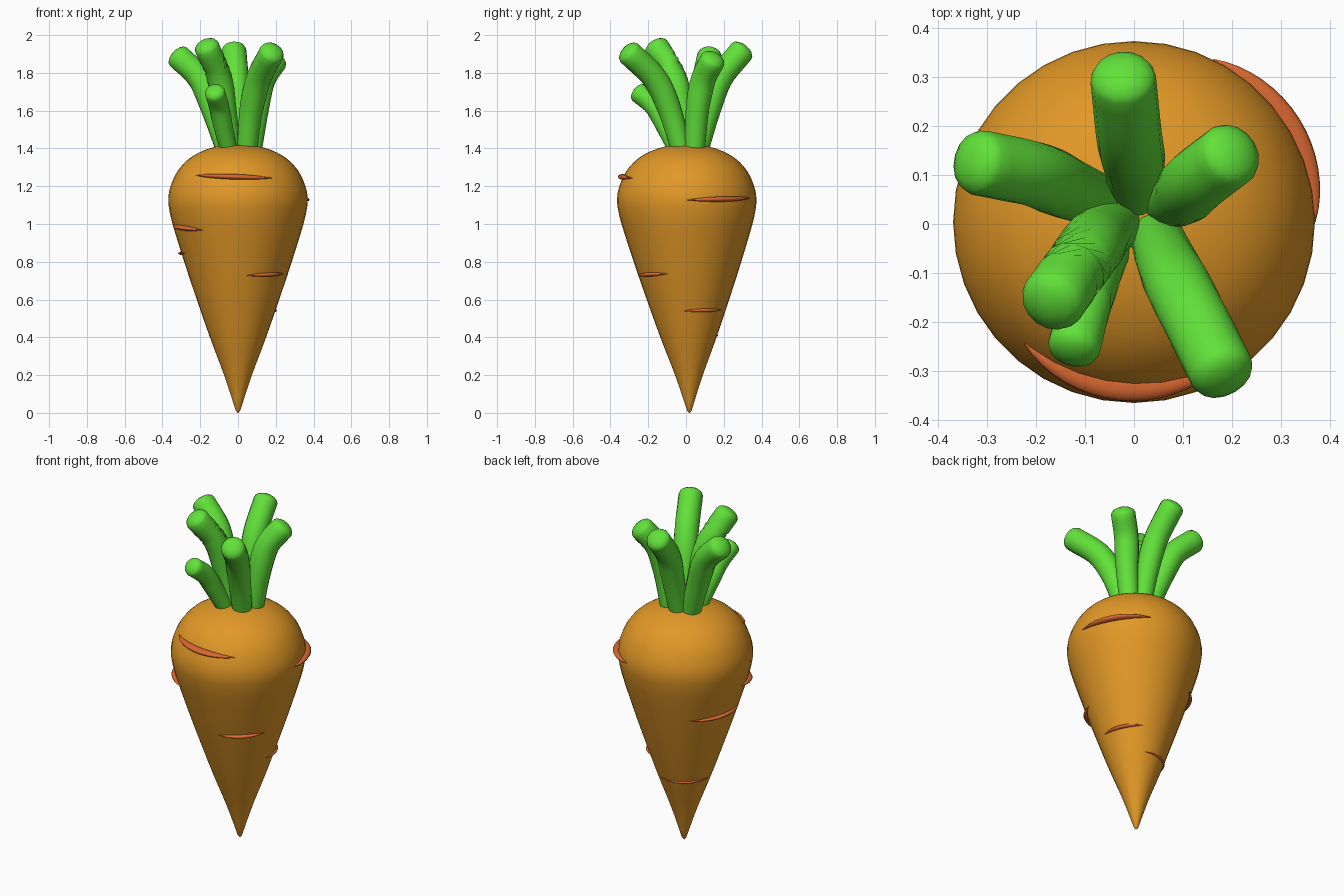
import bpy, bmesh, math
from mathutils import Vector

if "Cube" in bpy.data.objects:
    bpy.data.objects.remove(bpy.data.objects["Cube"])


def material(name, rgb):
    m = bpy.data.materials.new(name)
    m.diffuse_color = (*rgb, 1)
    m.use_nodes = True
    m.node_tree.nodes["Principled BSDF"].inputs["Base Color"].default_value = m.diffuse_color
    return m


ORANGE = material("carrot_orange", (0.76, 0.314, 0.02))
RUST = material("rust_orange", (0.69, 0.138, 0.03))
GREEN = material("leaf_green", (0.122, 0.76, 0.042))


def smooth_path(pts, steps):
    """Catmull-Rom curve through the points."""
    p = [Vector(q) for q in pts]
    p = [2 * p[0] - p[1]] + p + [2 * p[-1] - p[-2]]
    out = []
    for i in range(1, len(p) - 2):
        a, b, c, d = p[i - 1:i + 3]
        for k in range(steps):
            t = k / steps
            out.append(0.5 * (2 * b + (c - a) * t + (2 * a - 5 * b + 4 * c - d) * t * t
                              + (3 * b - a - 3 * c + d) * t ** 3))
    return out + [p[-2]]


def loft(name, rings, sides, mat):
    """Skin elliptical rings given as (centre, half axis u, half axis v)."""
    bm = bmesh.new()
    loops = []
    for c, u, v in rings:
        angles = [2 * math.pi * k / sides for k in range(sides)]
        loops.append([bm.verts.new(c + u * math.cos(a) + v * math.sin(a)) for a in angles])
    for lo, hi in zip(loops, loops[1:]):
        for k in range(sides):
            n = (k + 1) % sides
            bm.faces.new((lo[k], lo[n], hi[n], hi[k]))
    bm.faces.new(loops[0][::-1])
    bm.faces.new(loops[-1])
    bmesh.ops.recalc_face_normals(bm, faces=bm.faces)
    for f in bm.faces:
        f.smooth = True
    me = bpy.data.meshes.new(name)
    bm.to_mesh(me)
    bm.free()
    me.materials.append(mat)
    ob = bpy.data.objects.new(name, me)
    bpy.context.collection.objects.link(ob)
    return ob


# Root: turned profile (radius, height), tip leaning very slightly to the back
PROFILE = smooth_path([(0.012, 0.012, 0), (0.07, 0.19, 0), (0.145, 0.39, 0), (0.208, 0.57, 0),
                       (0.272, 0.76, 0), (0.338, 0.97, 0), (0.361, 1.06, 0), (0.369, 1.13, 0),
                       (0.357, 1.2, 0), (0.32, 1.28, 0), (0.26, 1.345, 0), (0.18, 1.39, 0),
                       (0.09, 1.415, 0), (0.004, 1.42, 0)], 3)


def centre(z):
    return Vector((0, 0.004 + 0.014 * max(0, 1 - z / 1.1), z))


def body_radius(z):
    for a, b in zip(PROFILE, PROFILE[1:]):
        if a.y <= z <= b.y:
            return a.x + (b.x - a.x) * (z - a.y) / (b.y - a.y)
    return 0


loft("carrot_root", [(centre(0), Vector((0.002, 0, 0)), Vector((0, 0.002, 0)))] +
     [(centre(p.y), Vector((p.x, 0, 0)), Vector((0, p.x, 0))) for p in PROFILE], 36, ORANGE)

# Raised crescent creases: start angle, end angle, start z, end z, bulge, half height
CREASES = [(228, 302, 1.258, 1.243, 0.029, 0.015),
           (0, 64, 1.127, 1.137, 0.029, 0.015),
           (188, 236, 0.99, 0.968, 0.026, 0.014),
           (130, 200, 0.845, 0.845, 0.020, 0.011),
           (-80, -24, 0.727, 0.737, 0.020, 0.011),
           (-7, 62, 0.54, 0.546, 0.014, 0.010),
           (68, 184, 0.41, 0.41, 0.008, 0.007)]
for i, (a0, a1, z0, z1, bulge, half) in enumerate(CREASES):
    rings = []
    for k in range(17):
        t = k / 16
        a, z = math.radians(a0 + (a1 - a0) * t), z0 + (z1 - z0) * t
        taper = max(0.05, math.sin(math.pi * t) ** 0.75)
        out = Vector((math.cos(a), math.sin(a), 0))
        rings.append((centre(z) + out * body_radius(z), out * bulge * taper,
                      Vector((0, 0, half * taper))))
    loft(f"crease_{i + 1}", rings, 10, RUST)

# Leaf stalks: curved tubes that widen upwards and end in a blunt dome
LEAVES = {
    "left": [(-0.055, 0.04, 1.37), (-0.13, 0.07, 1.6), (-0.2, 0.1, 1.77), (-0.315, 0.125, 1.885)],
    "back": [(0, 0.06, 1.37), (0, 0.12, 1.6), (-0.01, 0.18, 1.77), (-0.022, 0.295, 1.915)],
    "right": [(0.07, 0.045, 1.37), (0.1, 0.06, 1.6), (0.13, 0.09, 1.76), (0.195, 0.14, 1.865)],
    "front_right": [(0.045, -0.02, 1.37), (0.07, -0.085, 1.6), (0.11, -0.165, 1.77),
                    (0.178, -0.3, 1.905)],
    "tall": [(-0.035, 0, 1.37), (-0.07, -0.025, 1.6), (-0.1, -0.065, 1.78), (-0.165, -0.155, 1.935)],
    "short": [(-0.045, -0.04, 1.37), (-0.075, -0.1, 1.5), (-0.1, -0.165, 1.62), (-0.122, -0.25, 1.695)],
}
for name, pts in LEAVES.items():
    path = smooth_path(pts, 5)
    full = 0.054 if name == "short" else 0.067
    rings = []
    for i, p in enumerate(path):
        tan = (path[min(i + 1, len(path) - 1)] - path[max(i - 1, 0)]).normalized()
        u = tan.cross(Vector((0.3, 0.5, -0.8))).normalized()
        v = tan.cross(u)
        t = i / (len(path) - 1)
        r = full * (0.8 + 0.2 * min(1, t * 2))
        rings.append((p, u * r, v * r))
    for deg in (25, 50, 70, 85):
        s, c = math.sin(math.radians(deg)), math.cos(math.radians(deg))
        rings.append((path[-1] + tan * r * 0.55 * s, u * r * c, v * r * c))
    loft(f"{name}_leaf", rings, 16, GREEN)
